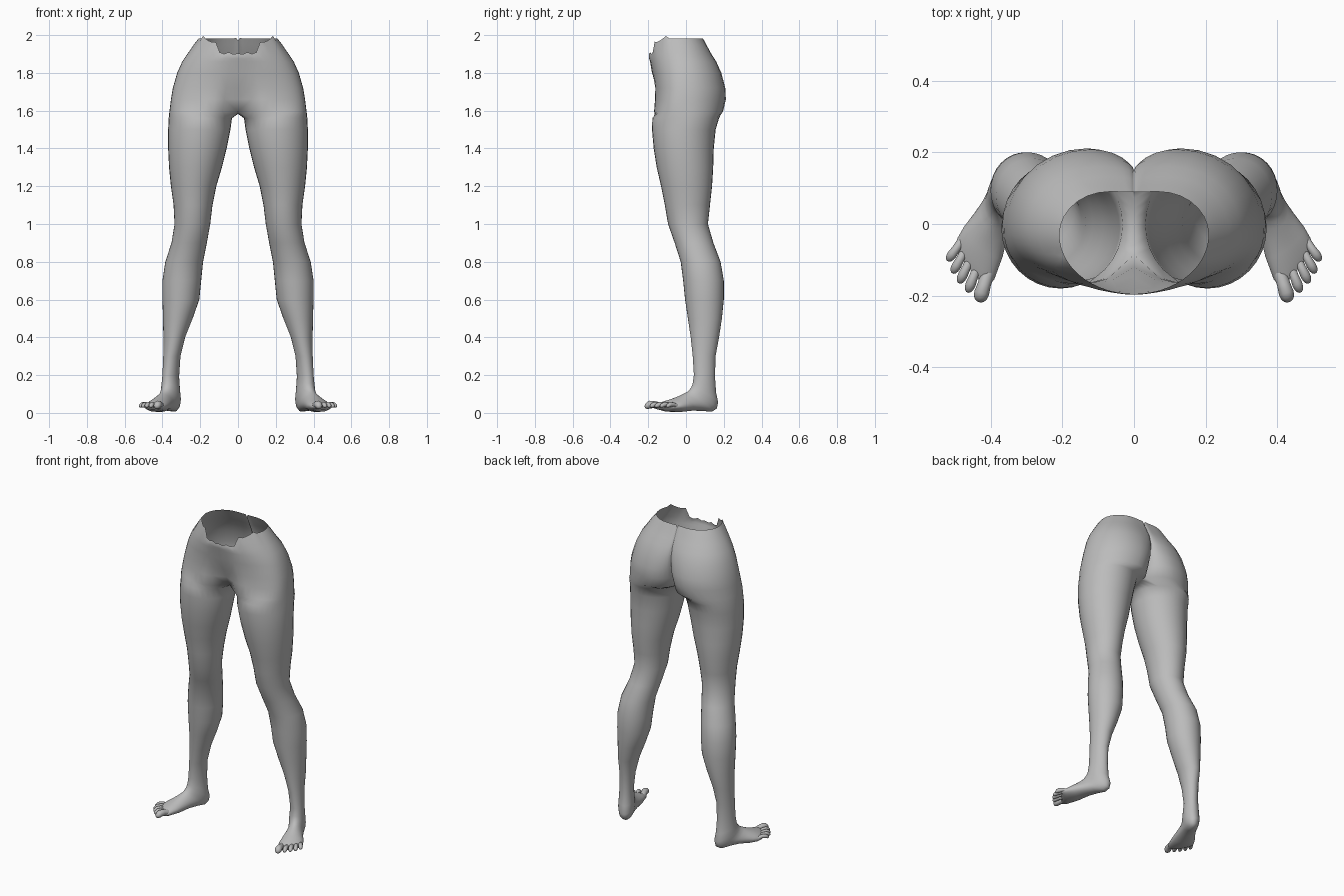
import bpy, bmesh, random
from math import sin, cos, pi, sqrt, exp, radians
from mathutils import Vector

if "Cube" in bpy.data.objects:
    bpy.data.objects.remove(bpy.data.objects["Cube"])

random.seed(4)
N = 32
skin = bpy.data.materials.new("plain_grey")
skin.diffuse_color = (0.5, 0.5, 0.5, 1)
skin.use_nodes = True
skin.node_tree.nodes["Principled BSDF"].inputs["Base Color"].default_value = skin.diffuse_color


def finish(name, bm):
    """Turn a right-hand half into a smooth mirrored object."""
    bmesh.ops.recalc_face_normals(bm, faces=bm.faces)
    me = bpy.data.meshes.new(name)
    bm.to_mesh(me)
    bm.free()
    me.materials.append(skin)
    ob = bpy.data.objects.new(name, me)
    bpy.context.collection.objects.link(ob)
    mod = ob.modifiers.new("mirror", 'MIRROR')
    mod.use_clip = True
    mod.merge_threshold = 0.0005
    bpy.ops.object.select_all(action='DESELECT')
    ob.select_set(True)
    bpy.context.view_layer.objects.active = ob
    bpy.ops.object.shade_smooth_by_angle(angle=radians(60))


def loft(bm, rings, cap_start=False, cap_end=False):
    vs = [[bm.verts.new(p) for p in r] for r in rings]
    n = len(vs[0])
    for a, b in zip(vs, vs[1:]):
        for i in range(n):
            j = (i + 1) % n
            q = (a[i], a[j], b[j], b[i])
            if any(abs(v.co.x) > 1e-6 for v in q):   # leave the centre plane open
                bm.faces.new(q)
    if cap_start:
        bm.faces.new(vs[0][::-1])
    if cap_end:
        bm.faces.new(vs[-1])


# Foot frame: turned outward around the ankle
ANKLE = Vector((0.355, 0.10, 0))
FWD = Vector((0.40, -0.917, 0))
SIDE = Vector((0.917, 0.40, 0))
UP = Vector((0, 0, 1))


def foot_point(u, s, z):
    return ANKLE + FWD * u + SIDE * s + UP * z


def foot_ring(fu, fz, bu, bz, hw, skew):
    pts = []
    for i in range(N):
        a = (i + 3) * 2 * pi / N
        s, k = -cos(a) * hw, (1 + sin(a)) / 2
        pts.append(foot_point(bu + (fu - bu) * k - skew * s, s, bz + (fz - bz) * k))
    return pts


# Toe end to ankle: top edge (u, z), sole or heel edge (u, z), half width, skew
FOOT = [(.250, .046, .238, .016, .062, .5), (.225, .060, .205, .006, .070, .45),
        (.185, .074, .140, .005, .066, .25), (.150, .088, .070, .012, .055, .1),
        (.120, .102, .010, .010, .047, 0), (.100, .112, -.040, .006, .045, 0),
        (.088, .122, -.066, .022, .047, 0), (.076, .136, -.074, .055, .048, 0),
        (.068, .155, -.062, .105, .046, 0), (.061, .200, -.056, .190, .041, 0)]

# Shin to upper thigh: z, inner x, outer x, front y, back y
LEG = [(.30, .305, .395, .035, .157), (.40, .28, .395, .025, .175),
       (.50, .24, .397, .010, .19), (.60, .205, .40, -.005, .20),
       (.70, .195, .40, -.015, .20), (.80, .185, .385, -.028, .183),
       (.90, .165, .352, -.06, .145), (1.0, .147, .336, -.095, .116),
       (1.1, .135, .341, -.112, .127), (1.2, .115, .355, -.132, .138),
       (1.3, .085, .365, -.155, .144), (1.4, .06, .37, -.171, .147),
       (1.5, .04, .37, -.18, .157), (1.56, .032, .367, -.178, .175)]

# Hips: z, front y, crease depth, half width, middle y, seat x, seat y, cleft y, squareness
HIPS = [(1.595, -.175, .09, .363, 0, .14, .196, .07, .7),
        (1.66, -.17, .05, .355, 0, .13, .211, .10, .75),
        (1.72, -.168, .02, .345, 0, .12, .208, .135, .8),
        (1.80, -.18, 0, .322, -.005, .11, .187, .15, .87),
        (1.86, -.19, 0, .295, -.01, .10, .16, .14, .92),
        (0.36, -.195, 0, .265, -.018, .09, .132, .122, .96),
        (0.72, -.197, 0, .235, -.024, .08, .108, .104, 1),
        (1.00, -.195, 0, .208, -.03, .07, .09, .089, 1)]


def leg_ring(z, x0, x1, y0, y1):
    t = radians(12) if z < .35 else 0
    pts = []
    for i in range(N):
        a = (i + 3) * 2 * pi / N
        px, py = -cos(a) * (x1 - x0) / 2, -sin(a) * (y1 - y0) / 2
        pts.append(Vector(((x0 + x1) / 2 + px * cos(t) - py * sin(t),
                           (y0 + y1) / 2 + px * sin(t) + py * cos(t), z)))
    return pts


# Torn rim height around the waist
RIM = []
for i in range(N):
    front = max(0, 1 - i / 9)
    jag = random.uniform(-.018, .018) if i < 10 or i > 23 else 0
    RIM.append(1.983 - .07 * min(1, front * 1.5) + jag)
RIM[5], RIM[9] = 1.965, 1.995


def hip_ring(z, yf, dip, w, yc, xp, yp, yb, p):
    pts = []
    for i in range(27):
        if i <= 13:                       # belly to outer hip
            a = i / 13 * pi / 2
            x = w * sin(a) ** p
            y = yc - (yc - yf) * max(0, cos(a)) ** p + dip * exp(-(x / .07) ** 2)
        elif i <= 20:                     # outer hip to seat
            a = (i - 13) / 7 * pi / 2
            x, y = xp + (w - xp) * cos(a), yc + (yp - yc) * sin(a)
        else:                             # seat to cleft
            k = sin((i - 20) / 6 * pi / 2)
            x, y = xp * (1 - k), yp - (yp - yb) * (1 - sqrt(max(0, 1 - k * k)))
        if i in (0, 26):
            x = 0
        h = z if z > 1.2 else 1.86 + (RIM[i] - 1.86) * z
        pts.append(Vector((x, y, h)))
    b, f = pts[26], pts[0]                # underside between the legs
    pts += [b.lerp(f, k / 6) - UP * .012 * sin(k / 6 * pi) for k in range(1, 6)]
    return pts


# Legs and hips as one open-topped skin
bm = bmesh.new()
loft(bm, [foot_ring(*r) for r in FOOT] + [leg_ring(*r) for r in LEG]
     + [hip_ring(*r) for r in HIPS], cap_start=True)
loose = [v for v in bm.verts if not v.link_faces]
bmesh.ops.delete(bm, geom=loose, context='VERTS')
finish("legs_and_hips", bm)

# Toes: base (u, s), tip (u, s), radius
TOES = [(.235, -.046, .322, -.056, .020), (.230, -.013, .310, -.016, .0135),
        (.215, .013, .296, .016, .013), (.198, .036, .278, .044, .0125),
        (.180, .055, .252, .070, .0125)]
bm = bmesh.new()
for u0, s0, u1, s1, r in TOES:
    base, tip = foot_point(u0, s0, .034), foot_point(u1, s1, .036)
    axis = (tip - base).normalized()
    across = axis.cross(UP).normalized()
    rings = []
    for t, k, lift in ((0, 1, 0), (.4, .92, .010), (.7, 1.05, .008), (.85, .95, .004),
                       (.95, .65, .001), (1, .25, 0)):
        c = base.lerp(tip, t) + UP * lift
        rings.append([c + across * cos(j * pi / 6) * r * k + UP * sin(j * pi / 6) * r * k
                      for j in range(12)])
    loft(bm, rings, cap_end=True)
finish("toes", bm)
